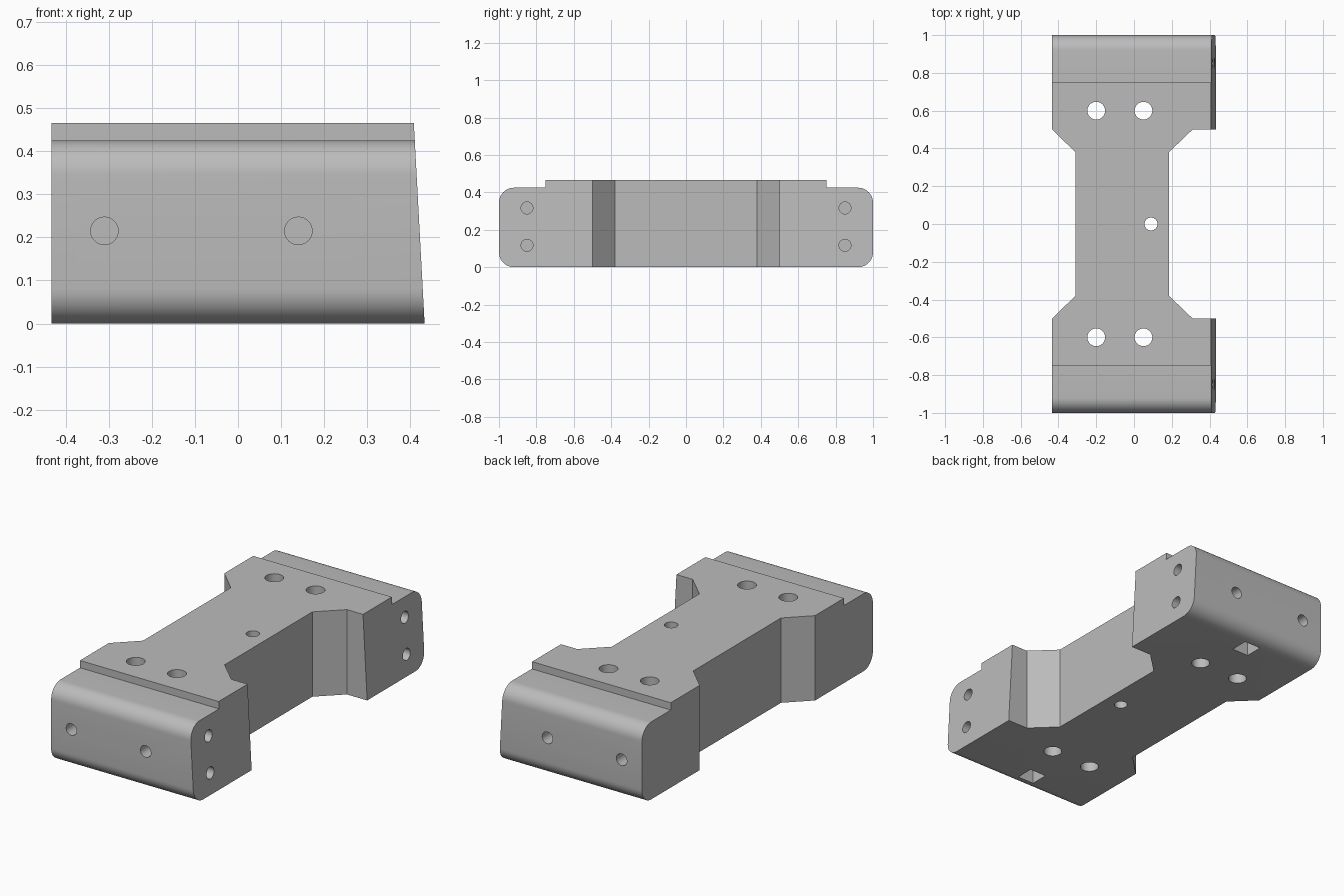
import bpy, bmesh, math
from mathutils import Matrix, Vector

cube = bpy.data.objects.get("Cube")
if cube:
    bpy.data.objects.remove(cube, do_unlink=True)

H, STEP, R = 0.465, 0.425, 0.08
SLANT = 0.025

grey = bpy.data.materials.new("plain grey")
grey.use_nodes = True
colour = (0.5, 0.5, 0.5, 1)
grey.diffuse_color = colour
grey.node_tree.nodes["Principled BSDF"].inputs["Base Color"].default_value = colour


def add(name, bm, helper=False):
    bmesh.ops.recalc_face_normals(bm, faces=bm.faces)
    mesh = bpy.data.meshes.new(name)
    bm.to_mesh(mesh)
    bm.free()
    mesh.materials.append(grey)
    ob = bpy.data.objects.new(name, mesh)
    bpy.context.collection.objects.link(ob)
    ob.hide_render = helper
    return ob


def prism(points, direction):
    bm = bmesh.new()
    face = bm.faces.new([bm.verts.new(p) for p in points])
    ext = bmesh.ops.extrude_face_region(bm, geom=[face])
    top = [g for g in ext["geom"] if isinstance(g, bmesh.types.BMVert)]
    bmesh.ops.translate(bm, verts=top, vec=direction)
    return bm


# Waisted outline, extruded upwards, with the right ends leaning inwards
half = [(0.185, 0.38), (0.31, 0.5), (0.433, 0.5), (0.433, 1.1),
        (-0.433, 1.1), (-0.433, 0.5), (-0.31, 0.38)]
outline = half + [(x, -y) for x, y in reversed(half)]
bm = prism([(x, y, 0) for x, y in outline], (0, 0, H))
for v in bm.verts:
    if v.co.z > 0.1 and v.co.x > 0.4:
        v.co.x -= SLANT
body = add("bracket_body", bm)


# Side profile with stepped top and rounded ends
def arc(cz, start):
    return [(1 - R + R * math.cos(a), cz + R * math.sin(a))
            for a in (start + i * math.pi / 20 for i in range(11))]


side = arc(R, -math.pi / 2) + arc(STEP - R, 0) + [(0.75, STEP), (0.75, H)]
side += [(-y, z) for y, z in reversed(side)]
profile = add("profile_helper", prism([(-1, y, z) for y, z in side], (2, 0, 0)), True)


def cylinder(bm, a, b, r):
    a, b = Vector(a), Vector(b)
    turn = (b - a).to_track_quat("Z", "Y").to_matrix().to_4x4()
    bmesh.ops.create_cone(bm, cap_ends=True, segments=32, radius1=r, radius2=r,
                          depth=(b - a).length,
                          matrix=Matrix.Translation((a + b) / 2) @ turn)


# Vertical through holes, blind end and side holes, square nut pockets
bm = bmesh.new()
cylinder(bm, (0.09, 0, -0.1), (0.09, 0, 0.6), 0.034)
for s in (-1, 1):
    for x in (-0.2, 0.05):
        cylinder(bm, (x, s * 0.6, -0.1), (x, s * 0.6, 0.6), 0.047)
    for x in (-0.31, 0.14):
        cylinder(bm, (x, s * 1.1, 0.215), (x, s * 0.75, 0.215), 0.032)
    for z in (0.117, 0.317):
        cylinder(bm, (0.5, s * 0.85, z), (0.2, s * 0.85, z), 0.032)
    bmesh.ops.create_cube(bm, size=1, matrix=Matrix.Translation((-0.035, s * 0.87, 0.13))
                          @ Matrix.Diagonal((0.1, 0.1, 0.46, 1)))
holes = add("hole_helper", bm, True)

for tool, op in ((profile, "INTERSECT"), (holes, "DIFFERENCE")):
    mod = body.modifiers.new(op.title(), "BOOLEAN")
    mod.operation, mod.object, mod.solver = op, tool, "EXACT"
    mod.use_self = tool is holes
bpy.ops.object.select_all(action="DESELECT")
body.select_set(True)
bpy.context.view_layer.objects.active = body
for mod in list(body.modifiers):
    bpy.ops.object.modifier_apply(modifier=mod.name)
for tool in (profile, holes):
    bpy.data.objects.remove(tool, do_unlink=True)
bpy.ops.object.shade_smooth_by_angle(angle=math.radians(30))
